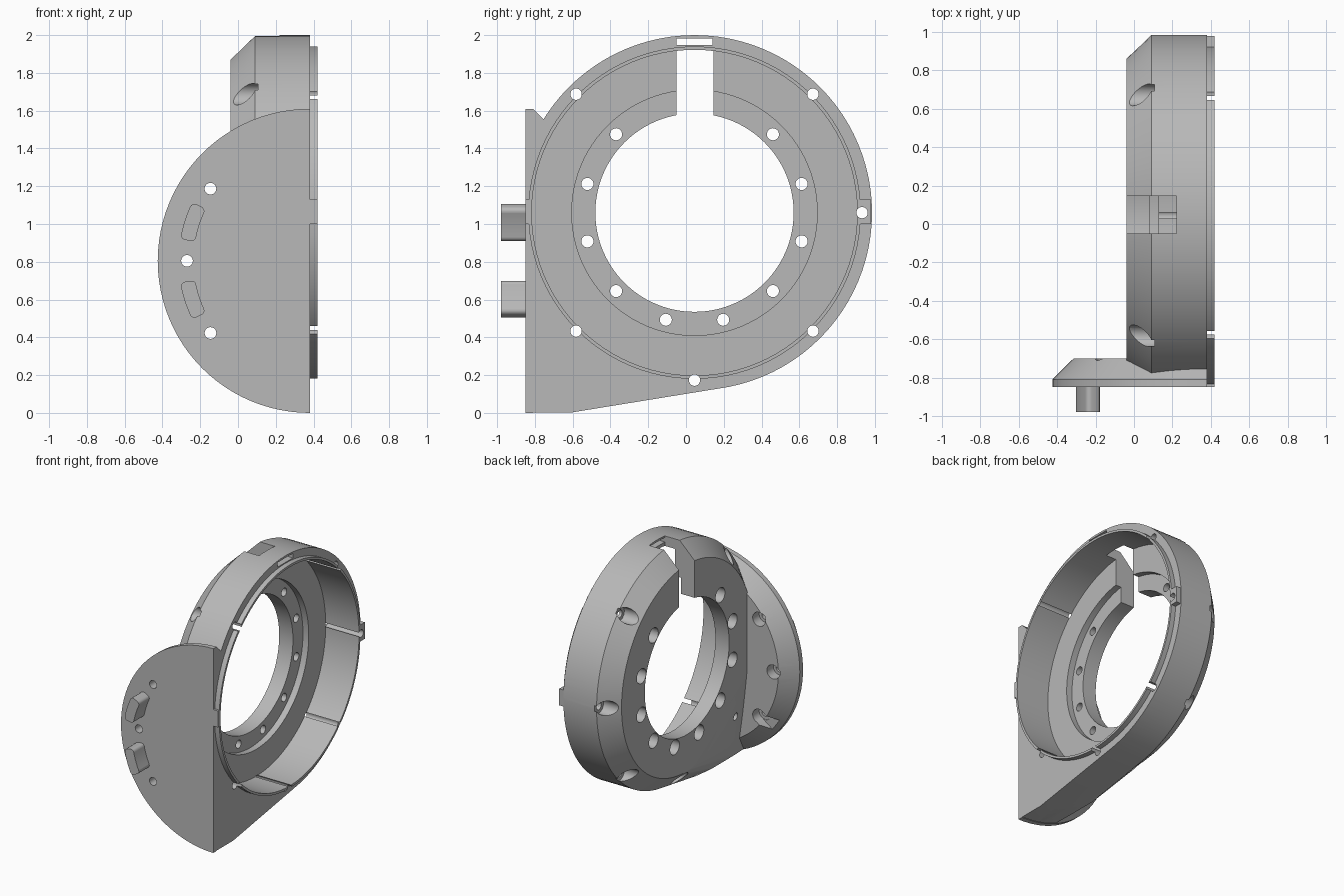
import bpy, bmesh
from math import radians, sin, cos
from mathutils import Matrix, Vector

if "Cube" in bpy.data.objects:
    bpy.data.objects.remove(bpy.data.objects["Cube"])

grey = bpy.data.materials.new("plain grey")
grey.use_nodes = True
grey.diffuse_color = (0.48, 0.48, 0.48, 1)
grey.node_tree.nodes["Principled BSDF"].inputs["Base Color"].default_value = grey.diffuse_color

CY, CZ = 0.045, 1.06        # ring axis
PX, PZ, PR = 0.38, 0.805, 0.805  # half-disc plate centre and radius
FACE, FRONT = 0.38, -0.85   # flat open side and flat plate side


def finish(name, bm):
    bmesh.ops.recalc_face_normals(bm, faces=bm.faces)
    me = bpy.data.meshes.new(name)
    bm.to_mesh(me)
    bm.free()
    me.materials.append(grey)
    ob = bpy.data.objects.new(name, me)
    bpy.context.collection.objects.link(ob)
    return ob


def rod(axis, start, end, a, b, r, seg=96):
    """Cylinder along x (centre y, z) or y (centre x, z)."""
    mid = (start + end) / 2
    if axis == 'x':
        m = Matrix.Translation((mid, a, b)) @ Matrix.Rotation(radians(90), 4, 'Y')
    else:
        m = Matrix.Translation((a, mid, b)) @ Matrix.Rotation(radians(-90), 4, 'X')
    bm = bmesh.new()
    bmesh.ops.create_cone(bm, cap_ends=True, segments=seg, radius1=r, radius2=r,
                          depth=end - start, matrix=m)
    return finish("rod", bm)


def box(x, y, z, turn=None):
    bm = bmesh.new()
    bmesh.ops.create_cube(bm, size=1)
    for v in bm.verts:
        v.co = Vector([lo + (c + 0.5) * (hi - lo) for c, (lo, hi) in zip(v.co, (x, y, z))])
    if turn:
        bm.transform(turn)
    return finish("box", bm)


def hull(name, points):
    bm = bmesh.new()
    for p in points:
        bm.verts.new(p)
    bmesh.ops.convex_hull(bm, input=bm.verts)
    loose = [v for v in bm.verts if not v.link_faces]
    bmesh.ops.delete(bm, geom=loose, context='VERTS')
    bmesh.ops.dissolve_limit(bm, angle_limit=0.002, verts=bm.verts, edges=bm.edges)
    return finish(name, bm)


def combine(target, tool, op):
    mod = target.modifiers.new("combine", 'BOOLEAN')
    mod.operation, mod.solver, mod.object = op, 'EXACT', tool
    bpy.ops.object.select_all(action='DESELECT')
    bpy.context.view_layer.objects.active = target
    target.select_set(True)
    bpy.ops.object.modifier_apply(modifier=mod.name)
    bpy.data.objects.remove(tool)


def circle(r, n=96):
    return [(r * cos(radians(360 * i / n)), r * sin(radians(360 * i / n))) for i in range(n)]


# Chamfered ring body
rings = [(x, CY + a, CZ + b) for x, r in ((-0.04, 0.815), (0.09, 0.94), (0.5, 0.94))
         for a, b in circle(r)]
body = hull("ring_housing", rings)

# Wedge foot running tangentially from the ring to the plate
low = [p for p in rings if p[2] < CZ + 0.2]
foot = hull("foot", low + [(x, y, 0) for x in (0.09, 0.5) for y in (-0.95, -0.62)])
combine(foot, rod('y', -1.2, 1.2, PX, PZ, PR - 0.003), 'INTERSECT')
combine(body, foot, 'UNION')

# Half-disc mounting plate with bevelled back edge
plate = hull("plate", [(PX + a, y, PZ + b)
                       for y, r in ((-0.95, PR), (-0.81, PR), (-0.70, PR - 0.11))
                       for a, b in circle(r)])
combine(body, plate, 'UNION')
combine(body, box((FACE, 2), (-2, 2), (-1, 3)), 'DIFFERENCE')

# Raised lip and side tabs on the open side
combine(body, rod('x', 0.3, 0.42, CY, CZ, 0.88), 'UNION')
for y in ((0.88, 0.98), (-0.9, -0.8)):
    combine(body, box((0.3, 0.42), y, (1.0, 1.13)), 'UNION')
combine(body, box((-2, 2), (-2, FRONT), (-1, 3)), 'DIFFERENCE')

# Cavity, stepped floor and bore
for start, r in ((0.13, 0.862), (0.08, 0.65), (-0.2, 0.525)):
    combine(body, rod('x', start, 0.6, CY, CZ, r), 'DIFFERENCE')

# Top slot and cable channel through the wall
combine(body, box((-0.2, 0.22), (-0.05, 0.145), (1.45, 2.2)), 'DIFFERENCE')
combine(body, box((0.15, 0.5), (-0.05, 0.14), (1.947, 1.983)), 'DIFFERENCE')

# Rim screw holes with pockets in the chamfer
for deg in (-90, -45, 0, 45, 135, 225):
    y, z = CY + 0.887 * cos(radians(deg)), CZ + 0.887 * sin(radians(deg))
    combine(body, rod('x', -0.3, 0.6, y, z, 0.03, 24), 'DIFFERENCE')
    if deg != 225:
        combine(body, rod('x', -0.3, 0.107, y, z, 0.057, 32), 'DIFFERENCE')

# Floor screw holes with counterbores, leaving out the pair beside the slot
for k in range(12):
    deg = 15 + 30 * k
    if deg in (75, 105):
        continue
    y, z = CY + 0.587 * cos(radians(deg)), CZ + 0.587 * sin(radians(deg))
    combine(body, rod('x', -0.3, 0.3, y, z, 0.032, 24), 'DIFFERENCE')
    combine(body, rod('x', -0.3, 0.03, y, z, 0.058, 32), 'DIFFERENCE')

# Plate screw holes with pockets opening through the bevel
for deg in (144, 180, 216):
    x, z = PX + 0.65 * cos(radians(deg)), PZ + 0.65 * sin(radians(deg))
    combine(body, rod('y', -1, -0.6, x, z, 0.031, 24), 'DIFFERENCE')
    combine(body, rod('y', -0.78, -0.6, x, z, 0.055, 32), 'DIFFERENCE')
    turn = Matrix.Translation((PX, 0, PZ)) @ Matrix.Rotation(radians(-deg), 4, 'Y')
    combine(body, box((0.65, 0.9), (-0.775, -0.6), (-0.053, 0.053), turn), 'DIFFERENCE')

# Curved locating pegs on the plate
pegs = []
for name, mid in (("upper_peg", 162), ("lower_peg", 198)):
    bm = bmesh.new()
    arc = [radians(mid - 8.5 + 17 * i / 8) for i in range(9)]
    outline = [(0.695, a) for a in arc] + [(0.615, a) for a in reversed(arc)]
    face = bm.faces.new([bm.verts.new((PX + r * cos(a), -0.98, PZ + r * sin(a)))
                         for r, a in outline])
    out = bmesh.ops.extrude_face_region(bm, geom=[face])
    moved = [g for g in out["geom"] if isinstance(g, bmesh.types.BMVert)]
    bmesh.ops.translate(bm, verts=moved, vec=(0, 0.14, 0))
    bmesh.ops.recalc_face_normals(bm, faces=bm.faces)
    corners = [e for e in bm.edges if abs(e.verts[0].co.y - e.verts[1].co.y) > 0.1
               and e.calc_face_angle() > 1]
    bmesh.ops.bevel(bm, geom=corners, offset=0.025, segments=5, profile=0.5, affect='EDGES')
    pegs.append(finish(name, bm))

# Smooth curves, sharp edges
bpy.ops.object.select_all(action='DESELECT')
for ob in [body] + pegs:
    ob.select_set(True)
bpy.context.view_layer.objects.active = body
bpy.ops.object.shade_smooth_by_angle(angle=radians(25))
